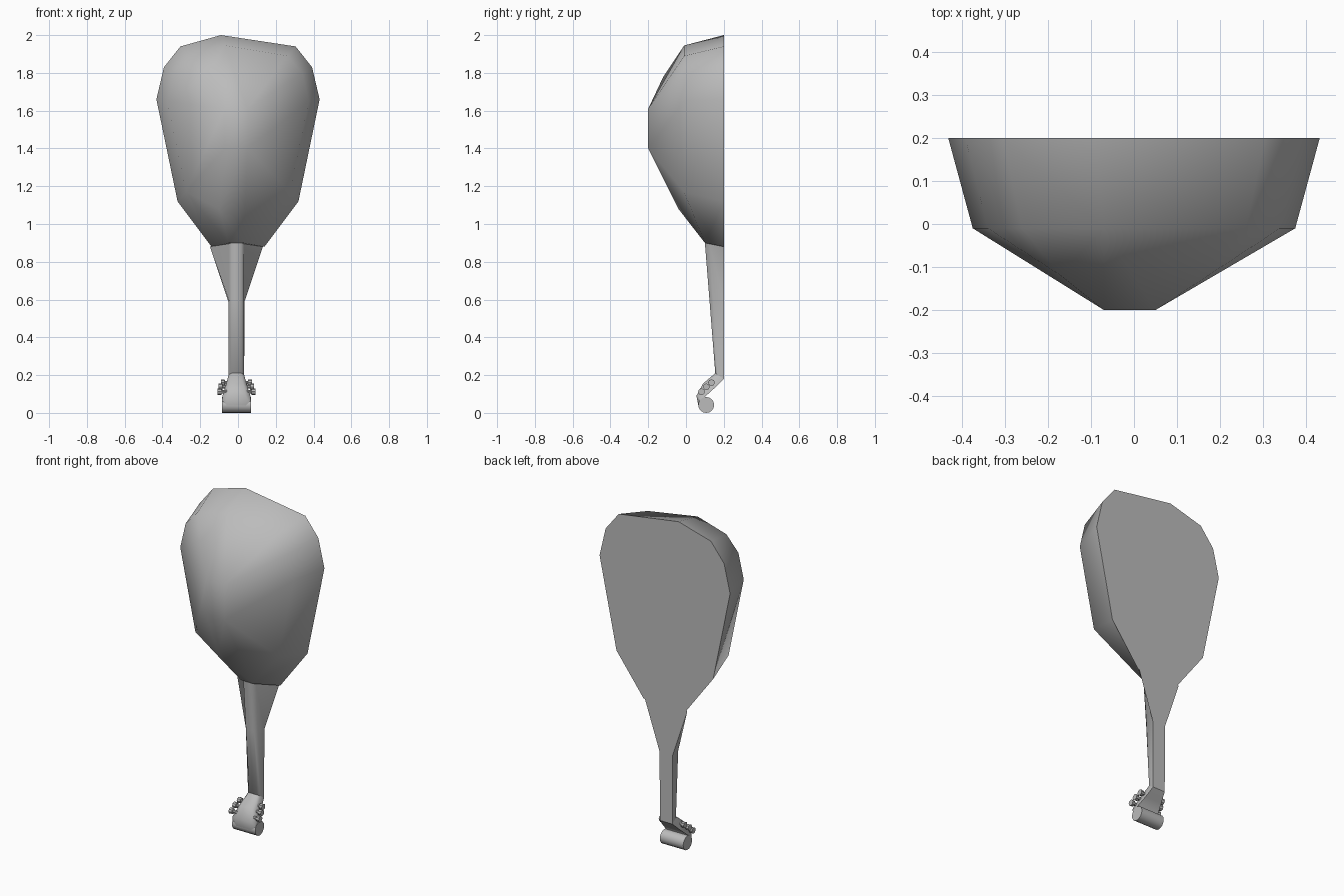
import bpy, bmesh, math
from mathutils import Vector

cube = bpy.data.objects.get("Cube")
if cube:
    bpy.data.objects.remove(cube)

grey = bpy.data.materials.new("plain_grey")
grey.use_nodes = True
grey.diffuse_color = (0.5, 0.5, 0.5, 1)
grey.node_tree.nodes["Principled BSDF"].inputs["Base Color"].default_value = (0.5, 0.5, 0.5, 1)


def make_object(name, rings, caps, angle):
    """Skin closed rings of points; repeated points are merged."""
    bm = bmesh.new()
    cache = {}

    def vert(p):
        key = tuple(round(c, 4) for c in p)
        if key not in cache:
            cache[key] = bm.verts.new(p)
        return cache[key]

    def face(points):
        verts = list(dict.fromkeys(vert(p) for p in points))
        if len(verts) > 2 and not bm.faces.get(verts):
            bm.faces.new(verts)

    for a, b in zip(rings, rings[1:]):
        n = len(a)
        for i in range(n):
            j = (i + 1) % n
            face([a[i], a[j], b[j], b[i]])
    for cap in caps:
        face(cap)
    bmesh.ops.recalc_face_normals(bm, faces=bm.faces)
    mesh = bpy.data.meshes.new(name)
    bm.to_mesh(mesh)
    bm.free()
    mesh.materials.append(grey)
    obj = bpy.data.objects.new(name, mesh)
    bpy.context.collection.objects.link(obj)
    bpy.ops.object.select_all(action='DESELECT')
    obj.select_set(True)
    bpy.context.view_layer.objects.active = obj
    bpy.ops.object.shade_smooth_by_angle(angle=math.radians(angle))
    return obj


def around(half, top, y):
    """Mirror a half outline (bottom to top) over a single top point."""
    left = [Vector((-x, y, z)) for x, z in half]
    right = [Vector((x, y, z)) for x, z in reversed(half)]
    return left + [Vector((top[0], y, top[1]))] + right


# Bowl: flat soundboard rim, shoulder ring, then a lopsided crown
rim = around([(.14, .88), (.32, 1.12), (.432, 1.66), (.392, 1.83), (.305, 1.94)], (-.09, 2), .2)
shoulder = around([(.04, .9), (.275, 1.17), (.375, 1.65), (.34, 1.80), (.26, 1.89)], (-.07, 1.945), -.01)
shoulder[0] = Vector((-.05, .1, .9))
shoulder[-1] = Vector((.03, .1, .9))
low_l, high_l = Vector((-.07, -.2, 1.4)), Vector((-.07, -.2, 1.61))
low_r, high_r = Vector((.05, -.2, 1.4)), Vector((.05, -.2, 1.61))
bump, knuckle = Vector((-.1, -.04, 1.08)), Vector((-.17, -.12, 1.78))
crown = [bump, low_l, high_l, knuckle, knuckle, high_l, high_r, high_r, high_r, low_r, low_r]
make_object("bowl", [rim, shoulder, crown],
            [rim, [low_l, high_l, high_r, low_r], [bump, low_l, low_r]], 65)

# Neck and bent head: front z, front y, back z, back y, front and back half widths
CENTRE = -.0085


def section(zf, yf, zb, yb, hf, hb):
    front, back = Vector((CENTRE, yf, zf)), Vector((CENTRE, yb, zb))
    side = front.lerp(back, .25)
    half = [(front, hf * .65), (side, hf), (back, hb)]
    return ([p - Vector((w, 0, 0)) for p, w in reversed(half)]
            + [p + Vector((w, 0, 0)) for p, w in half])


neck = [section(.9, .1, .88, .2, .04, .14),
        section(.6, .124, .59, .2, .04, .043),
        section(.21, .155, .18, .2, .041, .041)]
make_object("neck", neck, [neck[0], neck[-1]], 60)

head = [neck[-1],
        section(.155, .09, .135, .155, .055, .055),
        section(.09, .055, .085, .1, .074, .074),
        section(.04, .065, .05, .1, .077, .077)]
make_object("head", head, [head[0], head[-1]], 60)


def rod(name, y, z, ends, sides):
    """Rod along x; ends are (x, radius) pairs."""
    rings = [[Vector((x, y + r * math.cos(math.tau * i / sides), z + r * math.sin(math.tau * i / sides)))
              for i in range(sides)] for x, r in ends]
    return make_object(name, rings, [rings[0], rings[-1]], 40)


# Scroll at the tip of the head
rod("scroll", .107, .042, [(CENTRE - .077, .042), (CENTRE + .077, .042)], 16)

# Three tuning pegs on each side
for i, (y, z, reach) in enumerate([(.135, .16, .082), (.108, .138, .094), (.082, .112, .1)]):
    for side, s in (("left", 1), ("right", -1)):
        ends = [(CENTRE + s * d, r) for d, r in
                ((.035, .009), (reach - .022, .009), (reach - .02, .016), (reach, .018))]
        rod(f"peg_{side}_{i + 1}", y, z, ends, 8)
